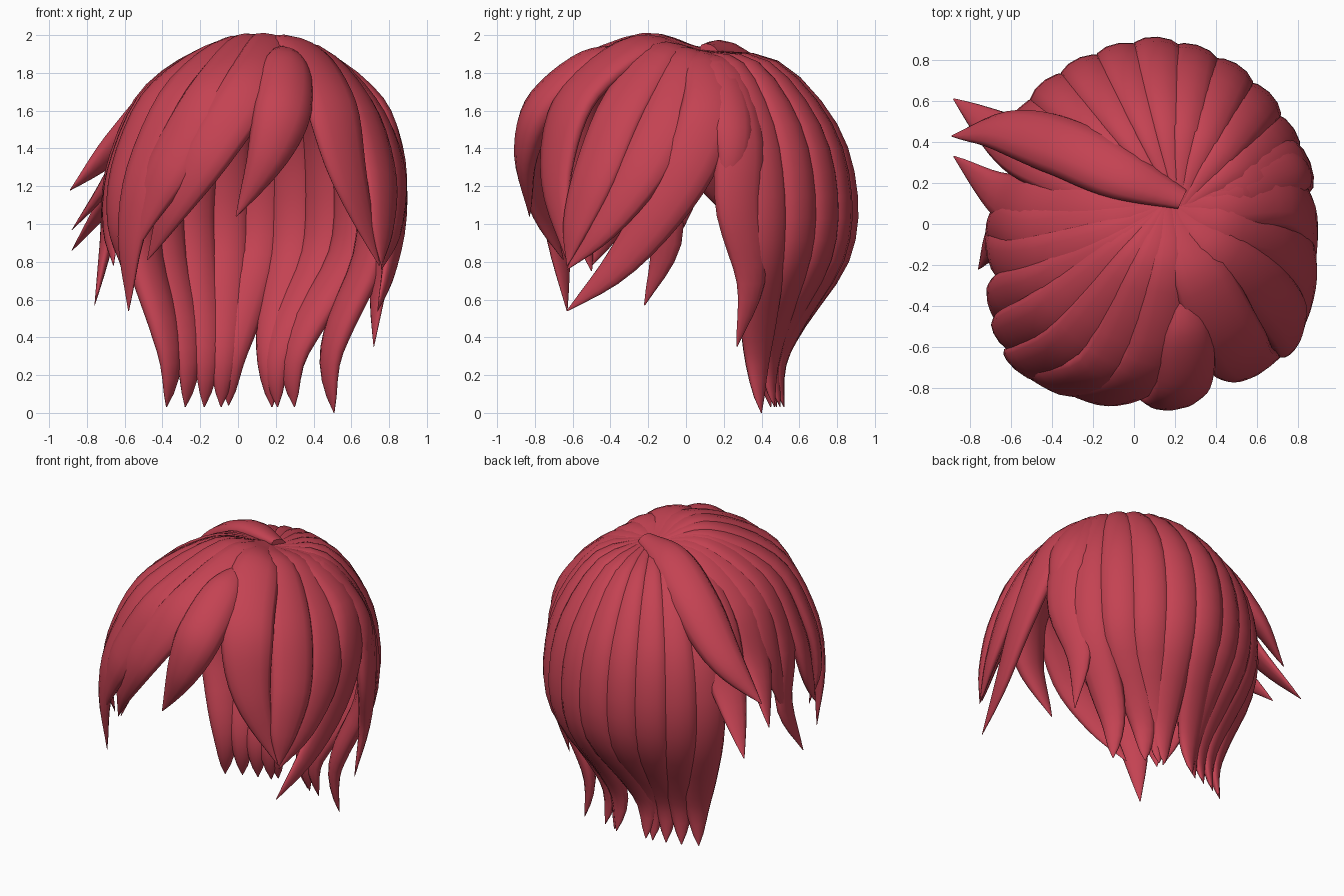
import bpy, bmesh, math
from mathutils import Vector

hair = bpy.data.materials.new("crimson_hair")
hair.diffuse_color = (0.55, 0.055, 0.085, 1)
CENTRE = Vector((0.05, 0.0, 1.05))
RINGS, SIDES = 22, 12


def spline(pts, t):
    """Catmull-Rom point at t in 0..1"""
    p = [2 * pts[0] - pts[1]] + pts + [2 * pts[-1] - pts[-2]]
    f = min(t, 0.99999) * (len(pts) - 1)
    i = int(f)
    u = f - i
    a, b, c, d = p[i:i + 4]
    return 0.5 * (2 * b + (c - a) * u + (2 * a - 5 * b + 4 * c - d) * u * u
                  + (3 * b - a - 3 * c + d) * u ** 3)


def fullness(t, root, blunt):
    """Width along a lock: narrow root, full middle, pointed tip"""
    grow = root + (1 - root) * math.sin(min(t / 0.42, 1) * math.pi / 2)
    taper = 1 if t < 0.5 else max(math.cos((t - 0.5) * math.pi), 0) ** blunt
    return max(grow * taper, 0.02)


def lock(name, points, width, thick=0.06, root=0.3, blunt=0.9):
    """Flattened tapered tube whose outer ridge follows the points"""
    pts = [Vector(p) for p in points]
    bm = bmesh.new()
    rings = []
    for k in range(RINGS):
        t = k / (RINGS - 1)
        pos = spline(pts, t)
        tan = (spline(pts, min(t + 0.02, 1)) - spline(pts, max(t - 0.02, 0))).normalized()
        out = pos - CENTRE
        out.z *= 0.6
        out = (out - tan * out.dot(tan)).normalized()
        side = tan.cross(out)
        w = fullness(t, root, blunt)
        mid = pos - out * thick * w
        rings.append([bm.verts.new(mid + side * width * w * math.cos(a) + out * thick * w * math.sin(a))
                      for a in (2 * math.pi * j / SIDES for j in range(SIDES))])
    for r0, r1 in zip(rings, rings[1:]):
        for j in range(SIDES):
            n = (j + 1) % SIDES
            bm.faces.new((r0[j], r0[n], r1[n], r1[j]))
    bm.faces.new(rings[0][::-1])
    bm.faces.new(rings[-1])
    bmesh.ops.recalc_face_normals(bm, faces=bm.faces)
    for f in bm.faces:
        f.smooth = len(f.verts) == 4
    me = bpy.data.meshes.new(name)
    bm.to_mesh(me)
    bm.free()
    me.materials.append(hair)
    bpy.context.collection.objects.link(bpy.data.objects.new(name, me))


# Back curtain: widest point (x, y) and tip (x, y, z) of each lock
crown = Vector((0.23, 0.07, 1.92))
back = [((-0.56, 0.56), (-0.38, 0.40, 0.03)), ((-0.43, 0.70), (-0.28, 0.45, 0.03)),
        ((-0.26, 0.81), (-0.18, 0.48, 0.03)), ((-0.07, 0.88), (-0.09, 0.50, 0.03)),
        ((0.12, 0.91), (-0.05, 0.52, 0.04)), ((0.31, 0.87), (0.18, 0.52, 0.03)),
        ((0.50, 0.78), (0.21, 0.50, 0.03)), ((0.66, 0.64), (0.30, 0.47, 0.03)),
        ((0.78, 0.46), (0.51, 0.40, 0.0))]
for i, (w, tip) in enumerate(back):
    wide, tip = Vector((*w, 0)), Vector(tip)

    def at(f, z):
        p = crown.lerp(wide, f)
        return Vector((p.x, p.y, z))

    def low(f, z):
        p = wide.lerp(tip, f)
        return Vector((p.x, p.y, z))
    lock(f"back_lock_{i + 1}",
         [crown, at(0.5, 1.86), at(0.87, 1.53), at(1, 1.15), low(0.12, 0.8),
          low(0.7, 0.46), low(0.98, 0.25), tip], 0.13, 0.07, 0.2, 0.7)

# Right side: long lock behind the ear, a short one, then locks swept forward
right_root = (0.20, 0.09, 1.92)
right = [
    ([(0.55, 0.2, 1.85), (0.80, 0.30, 1.5), (0.86, 0.30, 1.1), (0.78, 0.36, 0.7), (0.72, 0.27, 0.35)], 0.14),
    ([(0.52, 0.17, 1.87), (0.76, 0.25, 1.63), (0.86, 0.26, 1.38), (0.84, 0.18, 1.06)], 0.12),
    ([(0.50, 0.10, 1.89), (0.77, 0.13, 1.66), (0.88, 0.04, 1.38), (0.89, -0.15, 1.07),
      (0.83, -0.38, 0.77), (0.74, -0.63, 0.54)], 0.15),
    ([(0.48, 0.0, 1.91), (0.75, -0.08, 1.64), (0.87, -0.24, 1.32), (0.85, -0.45, 1.0), (0.76, -0.63, 0.76)], 0.15),
    ([(0.44, -0.13, 1.94), (0.68, -0.35, 1.66), (0.79, -0.50, 1.30), (0.79, -0.60, 1.0), (0.76, -0.63, 0.78)], 0.15),
    ([(0.34, -0.26, 1.98), (0.51, -0.62, 1.70), (0.61, -0.72, 1.27), (0.75, -0.62, 0.78)], 0.17)]
for i, (p, w) in enumerate(right):
    lock(f"right_lock_{i + 1}", [right_root] + p, w)

# Fringe swept towards the left
left_root = (0.17, 0.08, 1.93)
fringe = [
    ([(0.19, -0.25, 2.0), (0.08, -0.72, 1.78), (-0.16, -0.87, 1.42), (-0.36, -0.80, 1.09), (-0.48, -0.65, 0.81)], 0.15),
    ([(0.08, -0.25, 2.0), (-0.12, -0.71, 1.75), (-0.36, -0.81, 1.36), (-0.50, -0.76, 1.08), (-0.57, -0.69, 0.82)], 0.15),
    ([(0.00, -0.22, 1.99), (-0.29, -0.60, 1.74), (-0.50, -0.72, 1.32), (-0.59, -0.70, 0.94), (-0.58, -0.63, 0.54)], 0.15),
    ([(-0.08, -0.17, 1.97), (-0.42, -0.46, 1.73), (-0.61, -0.56, 1.34), (-0.66, -0.57, 1.0), (-0.61, -0.50, 0.75)], 0.14),
    ([(-0.11, -0.13, 1.96), (-0.47, -0.32, 1.72), (-0.66, -0.38, 1.32), (-0.70, -0.42, 1.0), (-0.66, -0.50, 0.78)], 0.13),
    ([(-0.14, -0.08, 1.95), (-0.50, -0.19, 1.71), (-0.69, -0.19, 1.30), (-0.73, -0.11, 0.92), (-0.76, -0.22, 0.57)], 0.14),
    ([(-0.16, 0.0, 1.93), (-0.53, -0.05, 1.68), (-0.70, 0.0, 1.28), (-0.73, -0.10, 0.82)], 0.14),
    ([(-0.18, 0.08, 1.91), (-0.53, 0.10, 1.65), (-0.70, 0.15, 1.28), (-0.88, 0.33, 0.97)], 0.15),
    ([(-0.18, 0.22, 1.86), (-0.48, 0.36, 1.62), (-0.67, 0.45, 1.22), (-0.88, 0.61, 0.86)], 0.16)]
for i, (p, w) in enumerate(fringe):
    lock(f"fringe_lock_{i + 1}", [left_root] + p, w)

# Loose locks lying on top
lock("front_loose_lock", [(0.25, -0.28, 1.95), (0.28, -0.56, 1.90), (0.26, -0.84, 1.66),
                          (0.16, -0.91, 1.37), (-0.01, -0.83, 1.04)], 0.155, 0.09, 0.08)
lock("side_loose_lock", [(0.24, 0.13, 1.95), (-0.06, 0.27, 1.95), (-0.38, 0.42, 1.77),
                         (-0.67, 0.49, 1.46), (-0.89, 0.43, 1.18)], 0.155, 0.09, 0.35)
